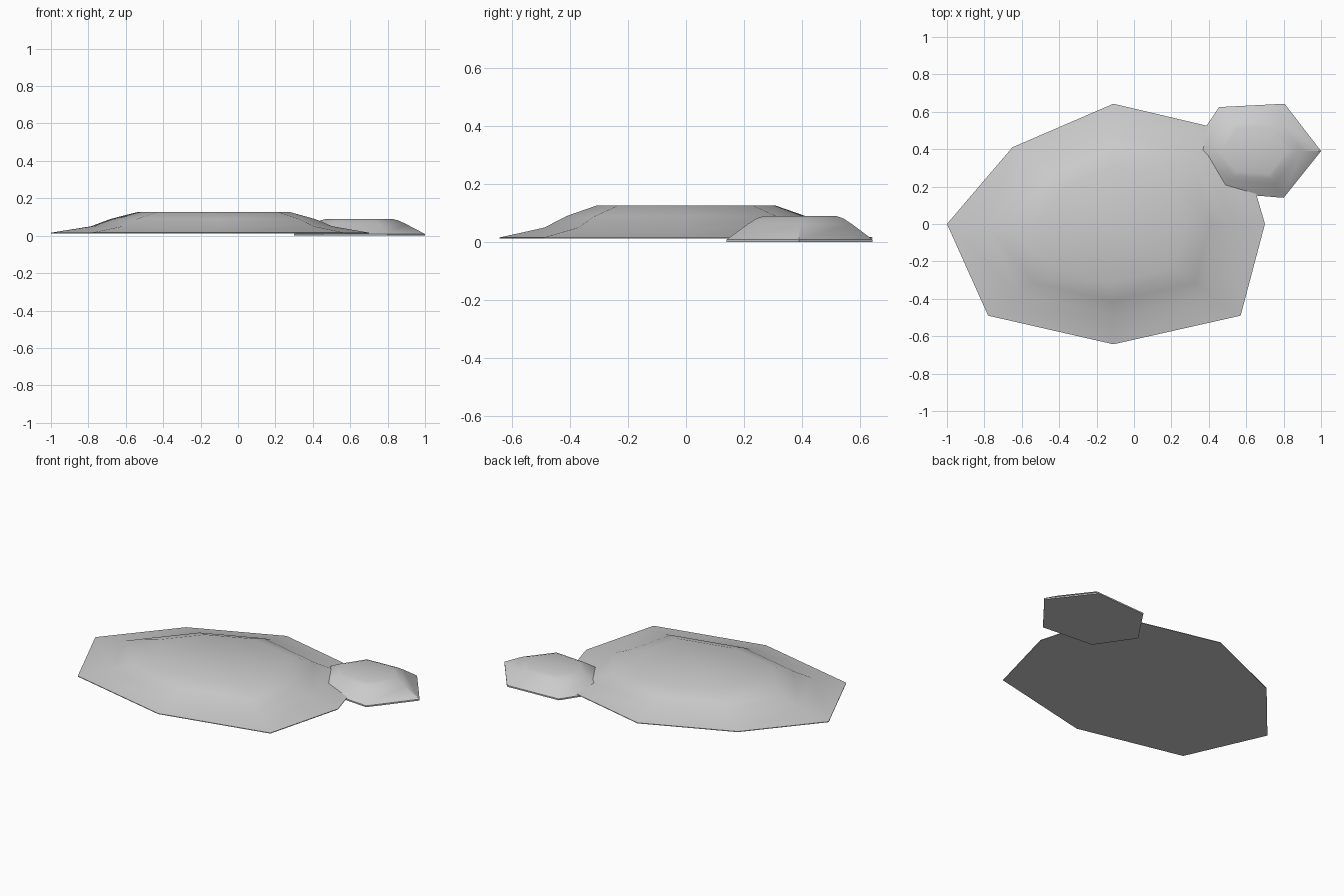
import bpy
import bmesh
from math import radians

if "Cube" in bpy.data.objects:
    bpy.data.objects.remove(bpy.data.objects["Cube"])


def flat_stone(name, outline, centre, profile):
    """Stack scaled copies of an outline; profile holds (scale, height)."""
    cx, cy = centre
    bm = bmesh.new()
    rings = [[bm.verts.new((cx + (x - cx) * s, cy + (y - cy) * s, z))
              for x, y in outline] for s, z in profile]
    n = len(outline)
    for low, high in zip(rings, rings[1:]):
        for i in range(n):
            j = (i + 1) % n
            bm.faces.new((low[i], low[j], high[j], high[i]))
    bm.faces.new(rings[-1])
    bm.faces.new(rings[0][::-1])
    bmesh.ops.recalc_face_normals(bm, faces=bm.faces)
    mesh = bpy.data.meshes.new(name)
    bm.to_mesh(mesh)
    bm.free()
    obj = bpy.data.objects.new(name, mesh)
    bpy.context.collection.objects.link(obj)
    bpy.ops.object.select_all(action='DESELECT')
    obj.select_set(True)
    bpy.context.view_layer.objects.active = obj
    bpy.ops.object.shade_smooth_by_angle(angle=radians(40))
    return obj


# Large eight-sided stone
flat_stone(
    "large_stone",
    [(0.70, 0), (0.56, 0.485), (-0.11, 0.643), (-0.65, 0.41),
     (-1.0, 0), (-0.78, -0.49), (-0.11, -0.643), (0.57, -0.49)],
    (-0.11, 0),
    [(1, 0.012), (1, 0.016), (0.76, 0.05), (0.64, 0.09), (0.48, 0.126)])

# Small six-sided stone, partly tucked under the large one
flat_stone(
    "small_stone",
    [(1.0, 0.39), (0.805, 0.643), (0.455, 0.625),
     (0.30, 0.395), (0.455, 0.168), (0.80, 0.14)],
    (0.645, 0.395),
    [(1, 0), (1, 0.009), (0.71, 0.063), (0.6, 0.081), (0.5, 0.09)])
